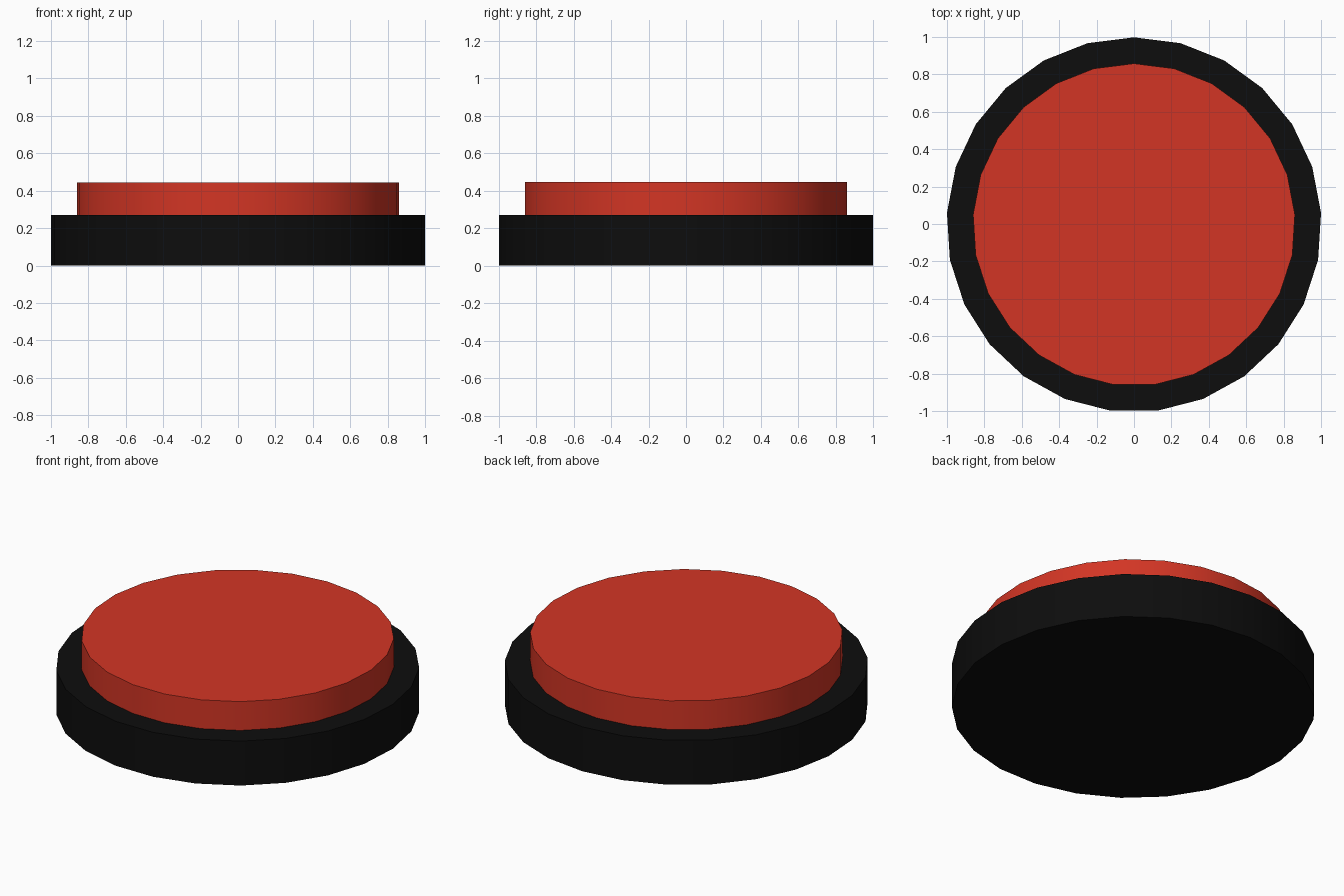
import bpy
import math

cube = bpy.data.objects.get("Cube")
if cube:
    bpy.data.objects.remove(cube, do_unlink=True)

SIDES = 25
# An odd-sided disc is slightly off-centre in y
Y_SHIFT = -0.004


def make_material(name, color):
    mat = bpy.data.materials.new(name)
    mat.use_nodes = True
    mat.diffuse_color = color
    mat.node_tree.nodes["Principled BSDF"].inputs["Base Color"].default_value = color
    return mat


def make_disc(name, radius, bottom, top, mat):
    bpy.ops.mesh.primitive_cylinder_add(
        vertices=SIDES, radius=radius, depth=top - bottom,
        location=(0, Y_SHIFT, (bottom + top) / 2))
    disc = bpy.context.object
    disc.name = name
    disc.data.materials.append(mat)
    bpy.ops.object.shade_smooth_by_angle(angle=math.radians(30))
    return disc


black = make_material("black plastic", (0.004, 0.004, 0.004, 1))
red = make_material("red plastic", (0.65, 0.036, 0.018, 1))

# Housing and the push cap standing on it
make_disc("base", 1.002, 0, 0.27, black)
make_disc("button_cap", 0.862, 0.27, 0.445, red)
